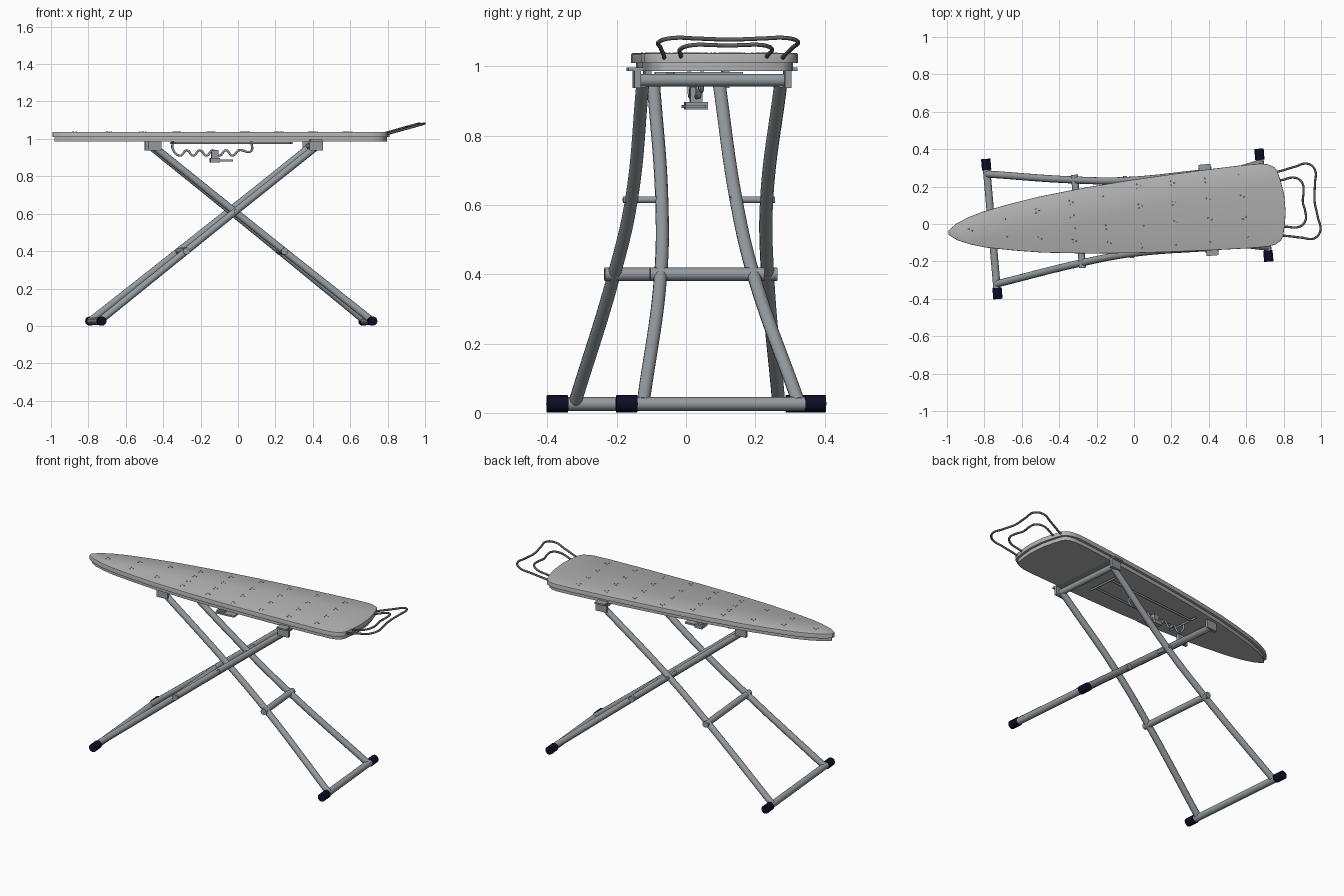
import bpy, bmesh, math
from mathutils import Matrix, Vector

cube = bpy.data.objects.get("Cube")
if cube:
    bpy.data.objects.remove(cube)

# The whole piece stands turned slightly about the vertical
PLACE = Matrix.Translation((0, 0.04, 0)) @ Matrix.Rotation(math.radians(5), 4, "Z")


def material(name, rgb):
    m = bpy.data.materials.new(name)
    m.use_nodes = True
    m.diffuse_color = (*rgb, 1)
    bsdf = m.node_tree.nodes["Principled BSDF"]
    bsdf.inputs["Base Color"].default_value = (*rgb, 1)
    bsdf.inputs["Roughness"].default_value = 0.6
    return m


BOARD = material("light grey board", (0.45, 0.45, 0.45))
STEEL = material("blue grey steel", (0.30, 0.33, 0.35))
WIRE = material("dark grey wire", (0.11, 0.11, 0.12))
CAP = material("navy black rubber", (0.004, 0.004, 0.02))


def finish(obj, mat, smooth=True):
    obj.data.materials.clear()
    obj.data.materials.append(mat)
    obj.matrix_world = PLACE
    if smooth:
        bpy.ops.object.select_all(action="DESELECT")
        obj.select_set(True)
        bpy.context.view_layer.objects.active = obj
        bpy.ops.object.shade_smooth_by_angle(angle=math.radians(40))
    return obj


def from_bmesh(name, bm, mat, smooth=True):
    bmesh.ops.recalc_face_normals(bm, faces=bm.faces)
    me = bpy.data.meshes.new(name)
    bm.to_mesh(me)
    bm.free()
    obj = bpy.data.objects.new(name, me)
    bpy.context.collection.objects.link(obj)
    return finish(obj, mat, smooth)


def tube(name, pts, r, mat, curved=True, sides=4):
    """Round tube through the given points."""
    cu = bpy.data.curves.new(name, "CURVE")
    cu.dimensions = "3D"
    cu.bevel_depth, cu.bevel_resolution, cu.resolution_u = r, sides, 8
    cu.use_fill_caps = True
    sp = cu.splines.new("BEZIER")
    sp.bezier_points.add(len(pts) - 1)
    for bp, p in zip(sp.bezier_points, pts):
        bp.co = p
        bp.handle_left_type = bp.handle_right_type = "AUTO" if curved else "VECTOR"
    tmp = bpy.data.objects.new(name + "_path", cu)
    bpy.context.collection.objects.link(tmp)
    bpy.context.view_layer.update()
    me = bpy.data.meshes.new_from_object(tmp.evaluated_get(bpy.context.evaluated_depsgraph_get()))
    bpy.data.objects.remove(tmp)
    obj = bpy.data.objects.new(name, me)
    bpy.context.collection.objects.link(obj)
    return finish(obj, mat)


def box(name, centre, size, mat):
    bm = bmesh.new()
    bmesh.ops.create_cube(bm, size=1, matrix=Matrix.Translation(centre) @ Matrix.Diagonal((*size, 1)))
    return from_bmesh(name, bm, mat, False)


# Board: half outline from the pointed nose to the rounded tail
HALF = [(-0.995, 0.012), (-0.95, 0.045), (-0.88, 0.074), (-0.8, 0.097), (-0.65, 0.126), (-0.5, 0.15),
        (-0.25, 0.177), (0, 0.196), (0.2, 0.207), (0.4, 0.216), (0.6, 0.223), (0.7, 0.223),
        (0.74, 0.215), (0.77, 0.198), (0.785, 0.175), (0.798, 0.12), (0.81, 0.05)]


def slab(name, z0, z1, inset, bevel):
    bm = bmesh.new()
    ring = HALF + [(u, -v) for u, v in reversed(HALF)]
    n = len(ring)
    verts = []
    for i, (u, v) in enumerate(ring):
        a, b = Vector(ring[i - 1]), Vector(ring[(i + 1) % n])
        t = (b - a).normalized()
        verts.append(bm.verts.new((u + t.y * inset, v - t.x * inset, z0)))
    base = bm.faces.new(verts)
    top = bmesh.ops.extrude_face_region(bm, geom=[base])["geom"]
    bmesh.ops.translate(bm, vec=(0, 0, z1 - z0), verts=[g for g in top if isinstance(g, bmesh.types.BMVert)])
    if bevel:
        rim = [e for e in bm.edges if all(v.co.z > z1 - 0.001 for v in e.verts)]
        bmesh.ops.bevel(bm, geom=rim, offset=bevel, segments=2, affect="EDGES", profile=0.5)
    return from_bmesh(name, bm, BOARD)


slab("board_top", 1.01, 1.038, 0, 0.004)
slab("board_underframe", 0.987, 1.01, 0.014, 0)

# Steam vents: little groups of raised dots
bm = bmesh.new()
for i in range(9):
    u = -0.88 + i * 0.183
    half = 0.02 + 0.14 * min(1, (i / 5))
    rows = 1 if i == 0 else 2 if i < 3 else 4
    for j in range(rows):
        v = 0 if rows == 1 else -half + 2 * half * j / (rows - 1)
        for k in range(3):
            a = k * math.tau / 3
            spot = (u + 0.012 * math.cos(a), v + 0.012 * math.sin(a), 1.0385)
            bmesh.ops.create_cone(bm, cap_ends=True, segments=8, radius1=0.004, radius2=0.003,
                                  depth=0.004, matrix=Matrix.Translation(spot))
from_bmesh("steam_vents", bm, BOARD)


# Leg frames: (foot u, top u, half widths at each height, foot bar half length, crossbar half length)
HEIGHTS = (0.03, 0.4, 0.61, 0.955)
FRAMES = {
    "inner": (0.697, -0.455, (0.225, 0.134, 0.108, 0.095), 0.303, 0.165),
    "outer": (-0.763, 0.4, (0.295, 0.222, 0.196, 0.2), 0.376, 0.25),
}


def along(foot, top, z):
    return foot + (top - foot) * (z - HEIGHTS[0]) / (HEIGHTS[-1] - HEIGHTS[0])


for kind, (foot, top, widths, bar, cross) in FRAMES.items():
    for side, s in (("left", 1), ("right", -1)):
        path = [(along(foot, top, z), s * w, z) for z, w in zip(HEIGHTS, widths)]
        tube(f"{kind}_leg_{side}", path, 0.019, STEEL)
        tube(f"{kind}_foot_cap_{side}", [(foot, s * (bar - 0.06), 0.026), (foot, s * bar, 0.026)],
             0.025, CAP, False)
        box(f"{kind}_top_bracket_{side}", (top, s * (widths[-1] + 0.018), 0.962),
            (0.07, 0.018, 0.05), STEEL)
    tube(f"{kind}_foot_bar", [(foot, 0.01 - bar, 0.026), (foot, bar - 0.01, 0.026)], 0.02, STEEL, False)
    u = along(foot, top, 0.4)
    tube(f"{kind}_crossbar", [(u, -cross, 0.4), (u, cross, 0.4)], 0.019, STEEL, False)
    w = widths[-1] + 0.02
    tube(f"{kind}_top_bar", [(top, -w, 0.96), (top, w, 0.96)], 0.018, STEEL, False)

# Pivot pins where the frames cross
for side, s in (("left", 1), ("right", -1)):
    tube(f"pivot_pin_{side}", [(-0.03, s * 0.09, 0.615), (-0.03, s * 0.22, 0.615)], 0.01, STEEL, False)

# Mounting strip and slide rails beneath the board
box("mounting_strip", (0.4, 0, 0.991), (0.065, 0.49, 0.01), STEEL)
for side, s in (("left", 1), ("right", -1)):
    tube(f"slide_rail_{side}", [(-0.35, s * 0.06, 0.978), (0.28, s * 0.06, 0.978)], 0.006, STEEL, False)
for u in (-0.35, 0.28):
    tube("rail_tie", [(u, -0.1, 0.978), (u, 0.1, 0.978)], 0.006, STEEL, False)

# Notched height rack of bent wire
waves = [(-0.31 + 0.035 * i, 0, 0.925 + (0.014 if i % 2 else -0.014)) for i in range(10)]
tube("height_rack", [(-0.35, 0, 0.985), (-0.35, 0, 0.945)] + waves + [(0.07, 0, 0.935), (0.072, 0, 0.985)],
     0.006, STEEL)

# Height release lever
box("lever_clamp", (-0.125, 0, 0.915), (0.035, 0.035, 0.05), STEEL)
box("lever_block", (-0.125, 0, 0.886), (0.05, 0.065, 0.022), STEEL)
box("lever_handle", (-0.09, -0.01, 0.884), (0.12, 0.06, 0.01), STEEL)


# Iron rest: two bent wire loops rising from the tail
def loop(name, half, rise):
    ring = half + [(u, -v) for u, v in reversed(half[:-1])]
    tube(name, [(u, v, 1.027 + (u - 0.79) * rise) for u, v in ring], 0.006, WIRE)


loop("iron_rest_outer", [(0.75, 0.168), (0.8, 0.174), (0.88, 0.19), (0.95, 0.2), (0.985, 0.165),
                         (0.979, 0.09), (0.969, 0)], 0.28)
loop("iron_rest_inner", [(0.75, 0.122), (0.8, 0.125), (0.88, 0.13), (0.912, 0.1), (0.914, 0.05),
                         (0.906, 0)], 0.28)
